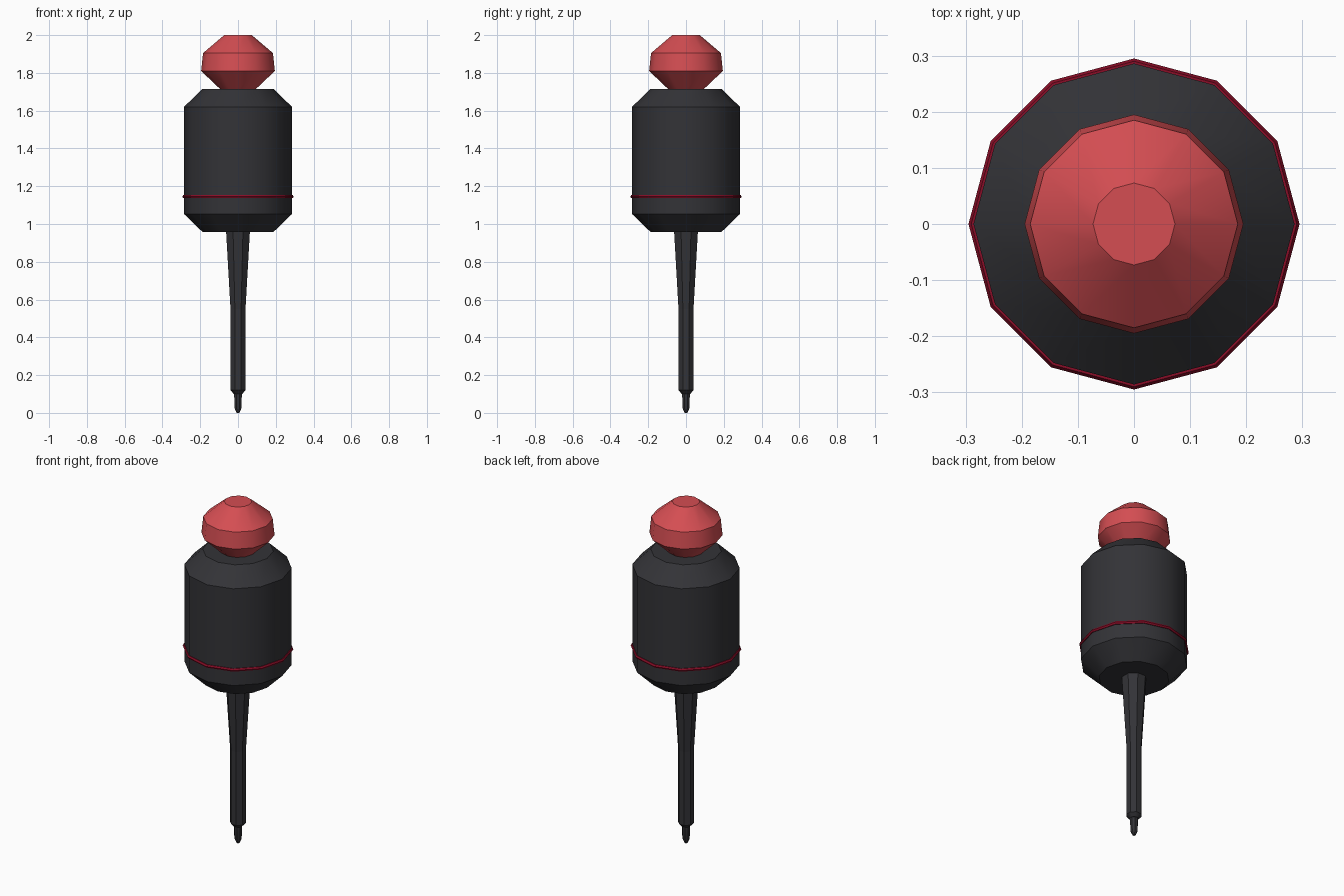
import bpy
import bmesh
import math

if "Cube" in bpy.data.objects:
    bpy.data.objects.remove(bpy.data.objects["Cube"])


def material(name, rgb):
    m = bpy.data.materials.new(name)
    m.diffuse_color = (*rgb, 1)
    m.use_nodes = True
    m.node_tree.nodes["Principled BSDF"].inputs["Base Color"].default_value = m.diffuse_color
    return m


charcoal = material("charcoal", (0.033, 0.033, 0.038))
coral = material("coral red", (0.66, 0.075, 0.085))
crimson = material("crimson", (0.25, 0.004, 0.02))


def lathe(name, profile, sides, mat, turn=0.0, closed=False, smooth=35):
    """Spin (radius, z) points, listed bottom to top, around the z axis."""
    bm = bmesh.new()
    rings = []
    for r, z in profile:
        rings.append([bm.verts.new((r * math.cos(a), r * math.sin(a), z))
                      for a in (turn + math.tau * i / sides for i in range(sides))])
    pairs = list(zip(rings, rings[1:]))
    if closed:
        pairs.append((rings[-1], rings[0]))
    else:
        bm.faces.new(rings[0][::-1])
        bm.faces.new(rings[-1])
    for lo, hi in pairs:
        for i in range(sides):
            j = (i + 1) % sides
            bm.faces.new((lo[i], lo[j], hi[j], hi[i]))
    bmesh.ops.recalc_face_normals(bm, faces=bm.faces)
    mesh = bpy.data.meshes.new(name)
    bm.to_mesh(mesh)
    bm.free()
    mesh.materials.append(mat)
    ob = bpy.data.objects.new(name, mesh)
    bpy.context.collection.objects.link(ob)
    bpy.ops.object.select_all(action='DESELECT')
    ob.select_set(True)
    bpy.context.view_layer.objects.active = ob
    bpy.ops.object.shade_smooth_by_angle(angle=math.radians(smooth))
    return ob


# Barrel with chamfered ends
lathe("barrel", [(0.188, 0.958), (0.286, 1.053), (0.286, 1.62), (0.188, 1.715)], 12, charcoal)

# Thin band around the lower barrel
band = [(0.285 + 0.01 * math.cos(a), 1.145 + 0.01 * math.sin(a))
        for a in (math.tau * i / 6 for i in range(6))]
lathe("band", band, 12, crimson, closed=True)

# Faceted knob on top
lathe("knob", [(0.095, 1.715), (0.195, 1.81), (0.185, 1.905), (0.073, 2.0)], 12, coral)

# Tapered shank, straight needle and small tip
turn = math.pi / 8
lathe("shank", [(0.035, 0.42), (0.068, 0.958)], 8, charcoal, turn)
lathe("needle", [(0.024, 0.10), (0.043, 0.12), (0.043, 0.60)], 8, charcoal, turn)
lathe("tip", [(0.008, 0.0), (0.02, 0.025), (0.022, 0.10)], 8, charcoal, turn)
